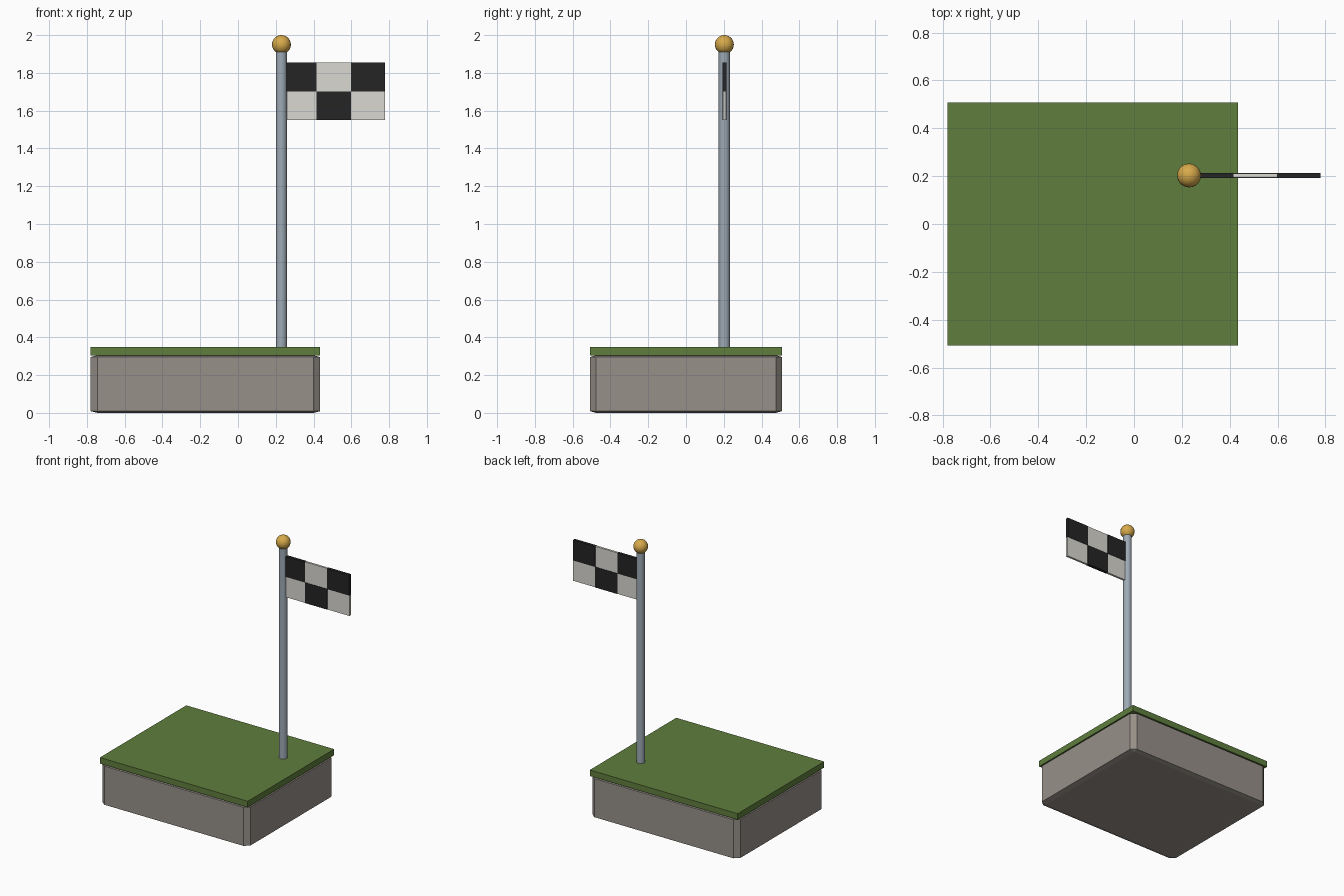
import bpy
import bmesh
import math
from mathutils import Matrix, Vector

if "Cube" in bpy.data.objects:
    bpy.data.objects.remove(bpy.data.objects["Cube"], do_unlink=True)


def material(name, rgb):
    mat = bpy.data.materials.new(name)
    mat.use_nodes = True
    mat.diffuse_color = (*rgb, 1)
    shader = next(n for n in mat.node_tree.nodes if n.type == "BSDF_PRINCIPLED")
    shader.inputs["Base Color"].default_value = (*rgb, 1)
    return mat


stone = material("warm grey stone", (0.31, 0.28, 0.25))
grass = material("grass green", (0.115, 0.21, 0.047))
steel = material("blue grey steel", (0.34, 0.40, 0.46))
gold = material("gold", (0.68, 0.40, 0.07))
white = material("off white", (0.70, 0.69, 0.64))
black = material("near black", (0.018, 0.018, 0.018))


def finish(name, bm, mat, smooth=False):
    mesh = bpy.data.meshes.new(name)
    bm.to_mesh(mesh)
    bm.free()
    mesh.materials.append(mat)
    obj = bpy.data.objects.new(name, mesh)
    bpy.context.collection.objects.link(obj)
    if smooth:
        bpy.ops.object.select_all(action="DESELECT")
        obj.select_set(True)
        bpy.context.view_layer.objects.active = obj
        bpy.ops.object.shade_smooth_by_angle(angle=math.radians(40))
    return obj


def box(name, low, high, mat, bevel=0):
    """Box between two corners; the bevel is a fraction of each side."""
    low, high = Vector(low), Vector(high)
    bm = bmesh.new()
    bmesh.ops.create_cube(bm, size=1)
    if bevel:
        bmesh.ops.bevel(bm, geom=bm.edges[:], offset=bevel, segments=1,
                        affect="EDGES", profile=0.5)
    bmesh.ops.scale(bm, vec=high - low, verts=bm.verts)
    bmesh.ops.translate(bm, vec=(low + high) / 2, verts=bm.verts)
    return finish(name, bm, mat)


# Stone plinth with chamfered edges, and the turf slab on top
LEFT, RIGHT, DEPTH = -0.78, 0.435, 0.507
TURF_BOTTOM, TURF_TOP = 0.305, 0.35
box("stone_base", (LEFT, -DEPTH, 0), (RIGHT, DEPTH, TURF_BOTTOM), stone, bevel=0.03)
box("grass_top", (LEFT, -DEPTH, TURF_BOTTOM), (RIGHT, DEPTH, TURF_TOP), grass)

# Flagpole and finial ball
POLE_X, POLE_Y, POLE_TOP = 0.23, 0.203, 1.95
bm = bmesh.new()
bmesh.ops.create_cone(bm, cap_ends=True, segments=16, radius1=0.03, radius2=0.03,
                      depth=POLE_TOP - TURF_TOP,
                      matrix=Matrix.Translation((POLE_X, POLE_Y, (POLE_TOP + TURF_TOP) / 2)))
finish("flagpole", bm, steel, smooth=True)

bm = bmesh.new()
bmesh.ops.create_uvsphere(bm, u_segments=20, v_segments=14, radius=0.05,
                          matrix=Matrix.Translation((POLE_X, POLE_Y, 1.95)))
finish("finial_ball", bm, gold, smooth=True)

# Chequered flag: dark squares stand slightly proud of the pale ones
CELL_W, CELL_H, FLAG_X, FLAG_Z = 0.182, 0.152, 0.233, 1.55
for row in range(2):
    for col in range(3):
        dark = (row + col) % 2 == 1
        half = 0.011 if dark else 0.008
        x, z = FLAG_X + col * CELL_W, FLAG_Z + row * CELL_H
        box(f"flag_square_{row + 1}_{col + 1}", (x, POLE_Y - half, z),
            (x + CELL_W, POLE_Y + half, z + CELL_H), black if dark else white)
